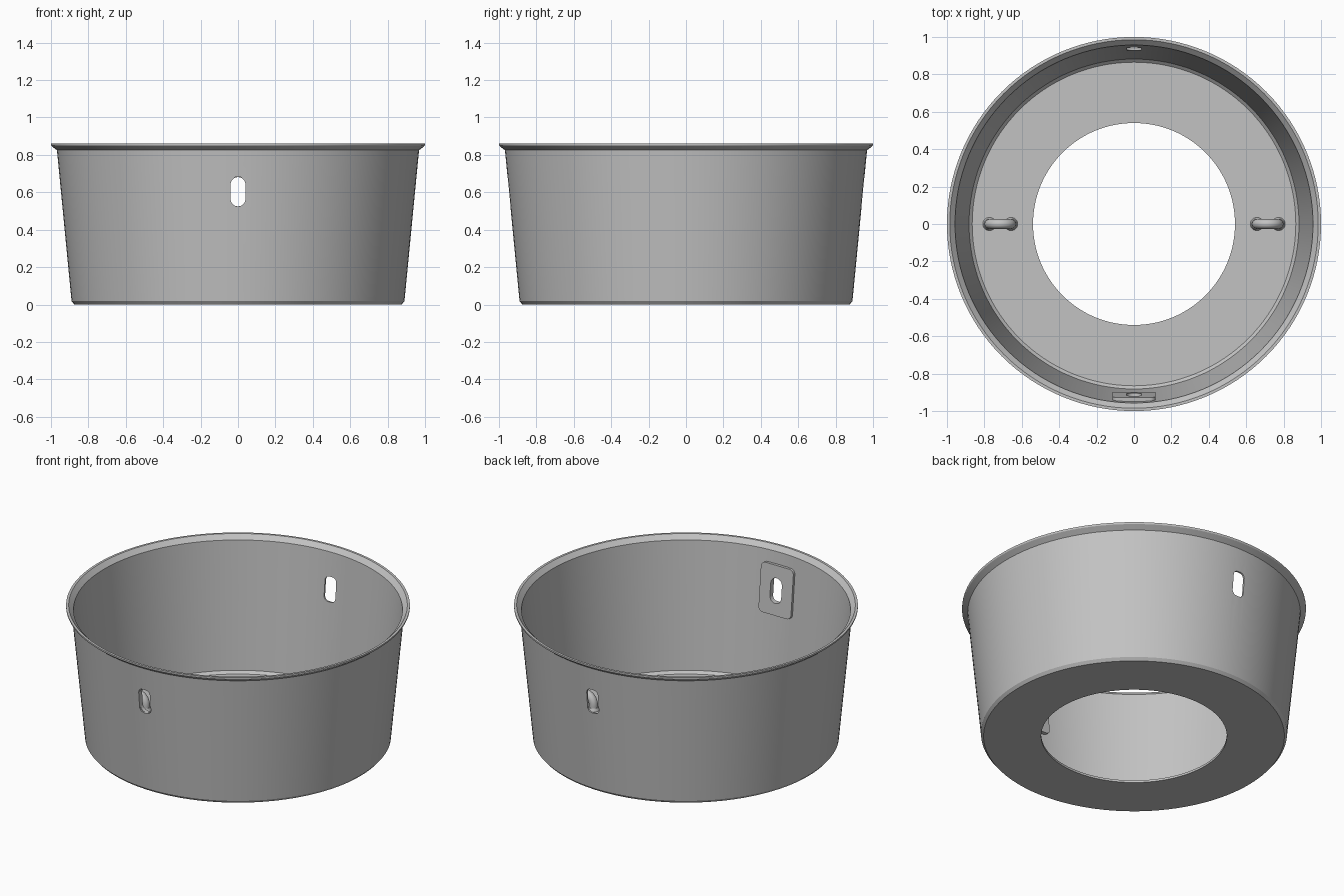
import bpy, bmesh, math
from mathutils import Matrix, Vector

cube = bpy.data.objects.get("Cube")
if cube:
    bpy.data.objects.remove(cube, do_unlink=True)

grey = bpy.data.materials.new("plain grey")
grey.use_nodes = True
colour = (0.54, 0.54, 0.54, 1)
grey.diffuse_color = colour
grey.node_tree.nodes["Principled BSDF"].inputs["Base Color"].default_value = colour


def finish(bm, name):
    bmesh.ops.recalc_face_normals(bm, faces=bm.faces)
    mesh = bpy.data.meshes.new(name)
    bm.to_mesh(mesh)
    bm.free()
    obj = bpy.data.objects.new(name, mesh)
    bpy.context.collection.objects.link(obj)
    mesh.materials.append(grey)
    return obj


def activate(obj):
    bpy.ops.object.select_all(action='DESELECT')
    obj.select_set(True)
    bpy.context.view_layer.objects.active = obj


def smooth(obj):
    activate(obj)
    bpy.ops.object.shade_smooth_by_angle(angle=math.radians(25))


def revolve(name, profile, steps=128):
    """Closed (radius, z) profile turned about the z axis."""
    bm = bmesh.new()
    rings = []
    for i in range(steps):
        a = math.tau * i / steps
        rings.append([bm.verts.new((r * math.cos(a), r * math.sin(a), z))
                      for r, z in profile])
    n = len(profile)
    for i in range(steps):
        p, q = rings[i], rings[(i + 1) % steps]
        for j in range(n):
            k = (j + 1) % n
            bm.faces.new((p[j], q[j], q[k], p[k]))
    return finish(bm, name)


def rounded_slab(name, width, height, radius, depth, matrix):
    """Rounded rectangle in x and z, extruded along y, then placed."""
    bm = bmesh.new()
    verts = []
    for corner, (sx, sz) in enumerate([(1, 1), (-1, 1), (-1, -1), (1, -1)]):
        for step in range(9):
            a = math.pi / 2 * (corner + step / 8)
            verts.append(bm.verts.new((
                sx * (width / 2 - radius) + radius * math.cos(a), -depth / 2,
                sz * (height / 2 - radius) + radius * math.sin(a))))
    bmesh.ops.remove_doubles(bm, verts=verts, dist=1e-5)
    face = bm.faces.new([v for v in verts if v.is_valid])
    new = bmesh.ops.extrude_face_region(bm, geom=[face])["geom"]
    bmesh.ops.translate(bm, vec=(0, depth, 0),
                        verts=[g for g in new if isinstance(g, bmesh.types.BMVert)])
    bm.transform(matrix)
    return finish(bm, name)


def cut(target, cutter):
    cutter.hide_render = True
    mod = target.modifiers.new("cut", 'BOOLEAN')
    mod.operation = 'DIFFERENCE'
    mod.solver = 'EXACT'
    mod.object = cutter
    activate(target)
    bpy.ops.object.modifier_apply(modifier=mod.name)
    bpy.data.objects.remove(cutter, do_unlink=True)


# Tapered shell with flared lip and an open ring floor
shell = revolve("tapered_shell", [
    (0.54, 0), (0.875, 0), (0.89, 0.018), (0.968, 0.825), (0.998, 0.848),
    (1.0, 0.852), (1.0, 0.86), (0.985, 0.86), (0.957, 0.832),
    (0.882, 0.03), (0.865, 0.014), (0.54, 0.014)])

# Slots through the front and back of the wall
slot_z = 0.603
for side in (-1, 1):
    cut(shell, rounded_slab("slot_cutter", 0.08, 0.156, 0.03, 0.2,
                            Matrix.Translation((0, side * 0.94, slot_z))))
smooth(shell)

# Backing plate leaning with the inside of the front wall
lean = Matrix.Rotation(math.atan2(0.078, 0.807), 4, 'X')
plate = rounded_slab("front_backing_plate", 0.23, 0.31, 0.03, 0.026,
                     Matrix.Translation((0, -0.925, slot_z)) @ lean)
cut(plate, rounded_slab("slot_cutter", 0.08, 0.156, 0.0399, 0.2,
                        Matrix.Translation((0, -0.94, slot_z))))
smooth(plate)

# Staple loops on the floor, each with two collars
span, tube, floor = 0.058, 0.026, 0.014
for side, x in (("right", -0.715), ("left", 0.715)):
    path = [Vector((span, 0, floor - 0.006))]
    for i in range(17):
        a = math.pi * i / 16
        path.append(Vector((span * math.cos(a), 0, 0.045 + span * math.sin(a))))
    path.append(Vector((-span, 0, floor - 0.006)))
    bm = bmesh.new()
    rings = []
    for i, p in enumerate(path):
        along = (path[min(i + 1, len(path) - 1)] - path[max(i - 1, 0)]).normalized()
        across = Vector((0, 1, 0)).cross(along)
        rings.append([bm.verts.new(
            p + tube * (math.cos(t) * across + math.sin(t) * Vector((0, 1, 0))))
            for t in (math.tau * k / 20 for k in range(20))])
    for p, q in zip(rings, rings[1:]):
        for k in range(20):
            m = (k + 1) % 20
            bm.faces.new((p[k], p[m], q[m], q[k]))
    bm.faces.new(rings[0])
    bm.faces.new(rings[-1])
    bm.transform(Matrix.Translation((x, 0, 0)))
    smooth(finish(bm, side + "_staple_loop"))

    bm = bmesh.new()
    for foot in (-span, span):
        bmesh.ops.create_cone(
            bm, cap_ends=True, segments=32, radius1=0.037, radius2=0.028, depth=0.022,
            matrix=Matrix.Translation((x + foot, 0, floor + 0.007)))
    smooth(finish(bm, side + "_loop_collars"))
